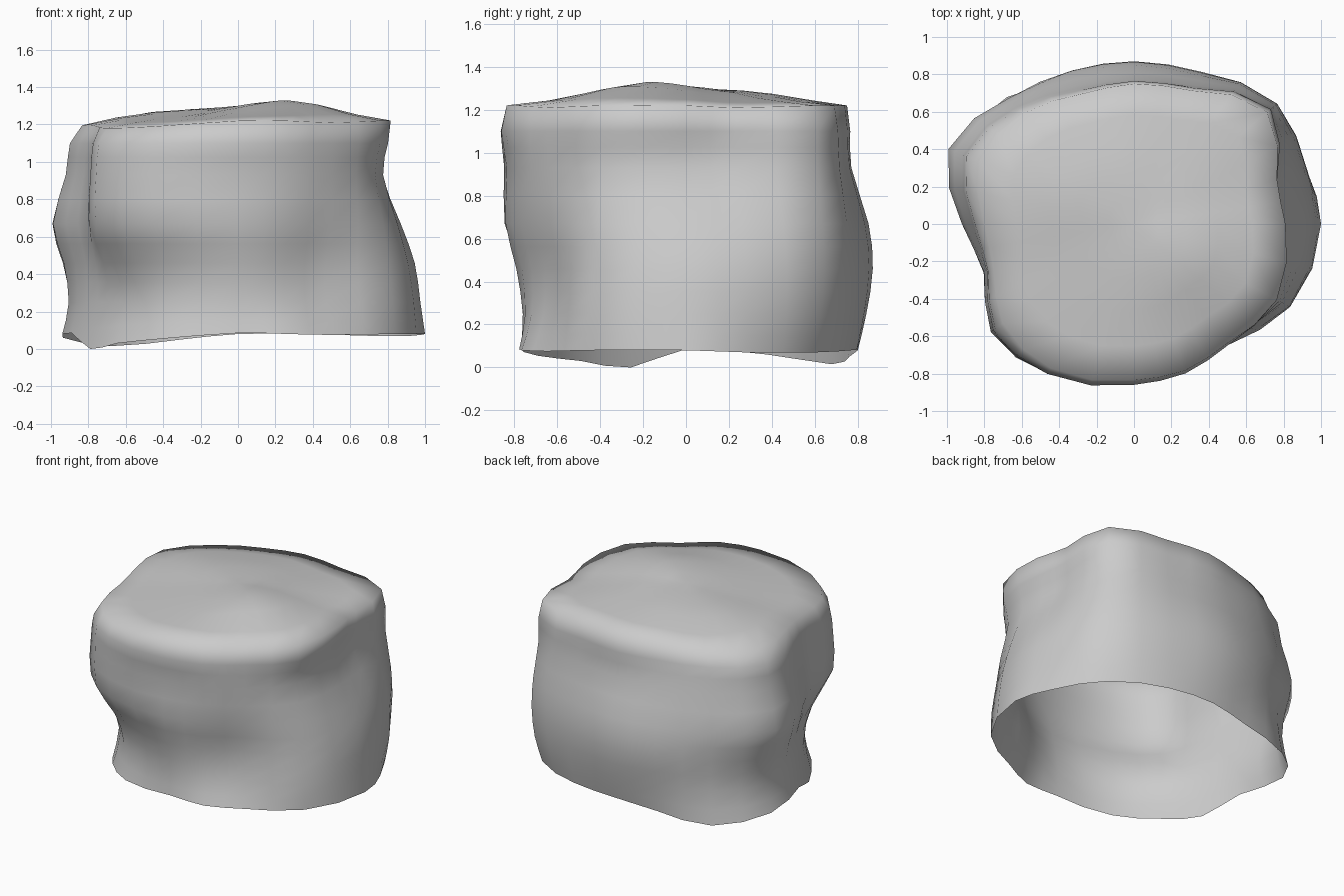
import bpy, bmesh
from math import cos, sin, pi, exp, radians

if "Cube" in bpy.data.objects:
    bpy.data.objects.remove(bpy.data.objects["Cube"])

# Outline radius at each listed direction (degrees from +x) and height
ANGLES = [0, 17, 40, 66, 90, 112, 135, 158, 180, 198, 217, 240, 270, 289, 308, 332]
HEIGHTS = [0.25, 0.46, 0.67, 0.93, 1.10]
RADII = [
    [1.0, .965, .93, .84, .80, .82, .96, 1.01, .89, .83, .81, .80, .77, .81, .82, .945],
    [.975, .97, .98, .87, .84, .85, .93, .97, .86, .79, .76, .76, .76, .76, .77, .94],
    [.945, .955, 1.0, .89, .87, .885, .94, 1.01, .87, .80, .83, .80, .79, .76, .76, .91],
    [.87, .89, .99, .87, .85, .87, .95, 1.07, .92, .845, .95, .91, .84, .81, .80, .88],
    [.77, .79, .955, .81, .77, .80, .90, .99, .87, .83, .95, .92, .835, .825, .815, .83],
    [.79, .80, .955, .795, .765, .77, .87, .965, .85, .82, .93, .925, .86, .845, .82, .86],
    [.81, .80, .93, .78, .75, .75, .835, .89, .80, .79, .88, .89, .835, .83, .81, .865],
]
BOTTOM_Z = [.08, .07, .07, .08, .08, .05, .015, .06, .085, .0, .03, .055, .085, .08, .075, .08]
RIM_Z = [1.22, 1.21, 1.22, 1.22, 1.22, 1.21, 1.19, 1.19, 1.20, 1.19, 1.18, 1.19, 1.22, 1.22, 1.21, 1.22]


def midpoint(a, b, c, d):
    return (9 * (b + c) - a - d) / 16


def refine_loop(v):
    """Double a closed list with smooth in-between values."""
    n, out = len(v), []
    for i in range(n):
        out += [v[i], midpoint(v[i - 1], v[i], v[(i + 1) % n], v[(i + 2) % n])]
    return out


def refine_rows(rows):
    """Add a smooth in-between row between rows, except under the rim."""
    last, out = len(rows) - 1, []
    for i in range(last):
        quad = [rows[max(i - 1, 0)], rows[i], rows[i + 1], rows[min(i + 2, last)]]
        out.append(rows[i])
        if i < last - 1:
            out.append([midpoint(*p) for p in zip(*quad)])
    return out + [rows[last]]


def bump(x, y, cx, cy, width):
    return exp(-((x - cx) ** 2 + (y - cy) ** 2) / width ** 2)


radii = refine_rows([refine_loop(r) for r in RADII])
levels = [BOTTOM_Z] + [[h] * 16 for h in HEIGHTS] + [RIM_Z]
levels = refine_rows([refine_loop(z) for z in levels])
angles = []
for a, b in zip(ANGLES, ANGLES[1:] + [360]):
    angles += [radians(a), radians((a + b) / 2)]
N = len(angles)

bm = bmesh.new()
rings = []

# Side wall, open underneath
for row, zs in zip(radii, levels):
    rings.append([bm.verts.new((r * cos(a), r * sin(a), z))
                  for a, r, z in zip(angles, row, zs)])


# Gently humped top
def top_point(i, s):
    a, r = angles[i], radii[-1][i] * s
    x, y = r * cos(a), r * sin(a)
    z = levels[-1][i] * s * s + 1.255 * (1 - s * s)
    hump = (.08 * bump(x, y, .29, -.2, .35) + .035 * bump(x, y, -.1, .3, .35)
            + .03 * bump(x, y, -.6, .2, .3))
    return x, y, z + (1 - s ** 4) * hump


for s in (.78, .55, .35, .16):
    rings.append([bm.verts.new(top_point(i, s)) for i in range(N)])
centre = bm.verts.new(top_point(0, 0))

for lo, hi in zip(rings, rings[1:]):
    for i in range(N):
        j = (i + 1) % N
        bm.faces.new((lo[i], lo[j], hi[j], hi[i]))
for i in range(N):
    bm.faces.new((rings[-1][i], rings[-1][(i + 1) % N], centre))

# Rest the lowest point on the ground
low = min(v.co.z for v in bm.verts)
for v in bm.verts:
    v.co.z -= low
for f in bm.faces:
    f.smooth = True

mesh = bpy.data.meshes.new("boulder")
bm.to_mesh(mesh)
bm.free()
bpy.context.collection.objects.link(bpy.data.objects.new("boulder", mesh))
